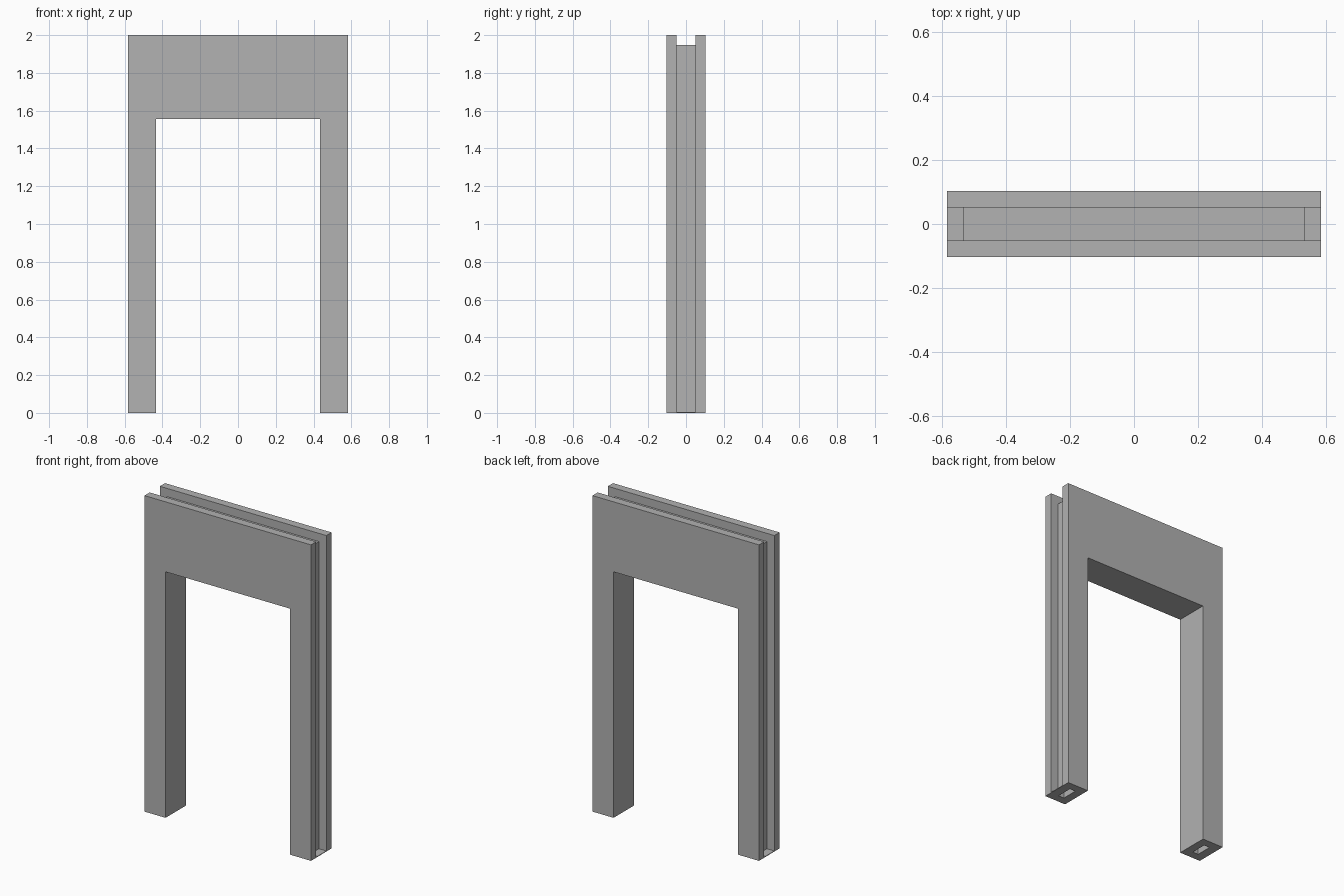
import bpy
import bmesh

cube = bpy.data.objects.get("Cube")
if cube:
    bpy.data.objects.remove(cube, do_unlink=True)

HALF_W, HEIGHT, HALF_D = 0.583, 2.0, 0.103    # overall frame
LEG, HEADER = 0.148, 0.443                    # leg width, header height
WALL, SKIN = 0.052, 0.004                     # wall thickness, thin web

grey = bpy.data.materials.new("mid_grey")
grey.use_nodes = True
colour = (0.445, 0.445, 0.445, 1)
grey.diffuse_color = colour
grey.node_tree.nodes["Principled BSDF"].inputs["Base Color"].default_value = colour


def arch(name, outer, inner, half_depth, bottom):
    """Upside-down U; outer and inner are (half width, top height)."""
    (ow, oh), (iw, ih) = outer, inner
    profile = [(-ow, bottom), (-ow, oh), (ow, oh), (ow, bottom),
               (iw, bottom), (iw, ih), (-iw, ih), (-iw, bottom)]
    bm = bmesh.new()
    face = bm.faces.new([bm.verts.new((x, -half_depth, z)) for x, z in profile])
    ext = bmesh.ops.extrude_face_region(bm, geom=[face])
    moved = [v for v in ext["geom"] if isinstance(v, bmesh.types.BMVert)]
    bmesh.ops.translate(bm, verts=moved, vec=(0, 2 * half_depth, 0))
    bmesh.ops.recalc_face_normals(bm, faces=bm.faces)
    mesh = bpy.data.meshes.new(name)
    bm.to_mesh(mesh)
    bm.free()
    mesh.materials.append(grey)
    obj = bpy.data.objects.new(name, mesh)
    bpy.context.collection.objects.link(obj)
    return obj


def carve(target, cutter):
    """Subtract the cutter from the target, then discard it."""
    cutter.hide_render = True
    mod = target.modifiers.new(cutter.name, "BOOLEAN")
    mod.operation = "DIFFERENCE"
    mod.solver = "EXACT"
    mod.object = cutter
    bpy.context.view_layer.objects.active = target
    bpy.ops.object.modifier_apply(modifier=mod.name)
    bpy.data.objects.remove(cutter, do_unlink=True)


# Doorway frame
opening = (HALF_W - LEG, HEIGHT - HEADER)
frame = arch("door_frame", (HALF_W, HEIGHT), opening, HALF_D, 0)

# Channel around the outer edge, closed at the feet by a thin plate
floor = (HALF_W - WALL, HEIGHT - WALL)
carve(frame, arch("channel_cutter", (HALF_W + 0.2, HEIGHT + 0.2), floor,
                  HALF_D - WALL, SKIN))

# Hollow core, open at the bottom of each leg
carve(frame, arch("core_cutter", (floor[0] - SKIN, floor[1] - SKIN),
                  (opening[0] + WALL, opening[1] + WALL), HALF_D - WALL, -0.1))
